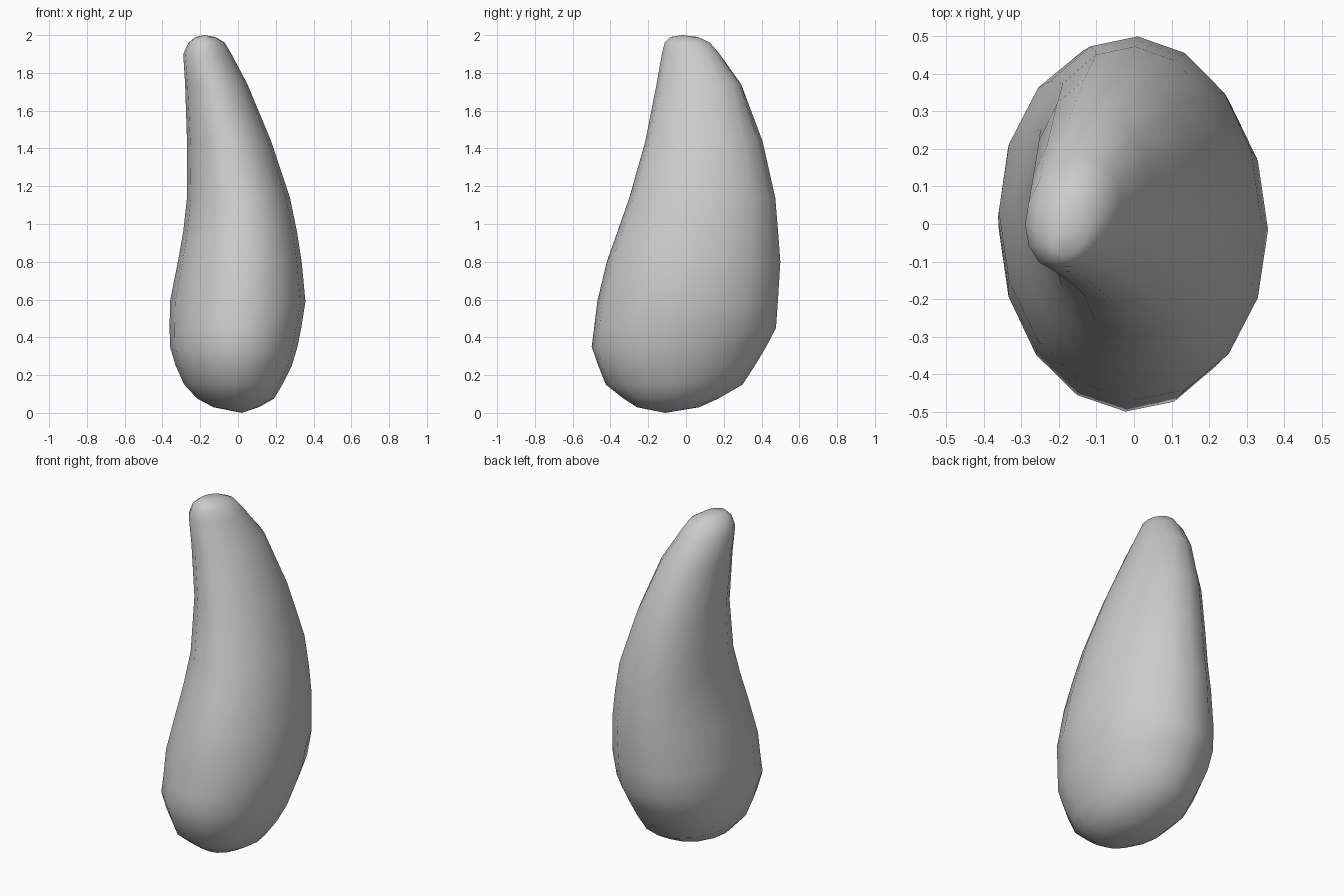
import bpy, bmesh, math

if "Cube" in bpy.data.objects:
    bpy.data.objects.remove(bpy.data.objects["Cube"])

# Cross-sections: height, x min, x max, y min, y max
SECTIONS = [
    (0.03, -0.13, 0.11, -0.26, 0.07),
    (0.075, -0.215, 0.19, -0.33, 0.17),
    (0.15, -0.285, 0.235, -0.425, 0.30),
    (0.25, -0.33, 0.285, -0.465, 0.365),
    (0.35, -0.36, 0.315, -0.50, 0.425),
    (0.45, -0.362, 0.335, -0.487, 0.477),
    (0.59, -0.36, 0.357, -0.47, 0.487),
    (0.80, -0.318, 0.337, -0.42, 0.50),
    (0.96, -0.29, 0.312, -0.363, 0.488),
    (1.14, -0.27, 0.275, -0.30, 0.473),
    (1.44, -0.27, 0.175, -0.215, 0.405),
    (1.74, -0.28, 0.05, -0.157, 0.293),
    (1.90, -0.29, -0.035, -0.13, 0.18),
    (1.96, -0.262, -0.07, -0.115, 0.13),
    (1.99, -0.225, -0.12, -0.085, 0.065),
]
SIDES = 16

bm = bmesh.new()


def ring(z, x0, x1, y0, y1):
    # the tip is slanted along the diagonal, the belly slightly the other way
    skew = -0.05 + 0.45 * max(0, z - 1.4)
    verts = []
    for i in range(SIDES):
        a = 2 * math.pi * i / SIDES
        x = (x0 + x1) / 2 + (x1 - x0) / 2 * math.cos(a)
        y = (y0 + y1) / 2 + (y1 - y0) / 2 * math.sin(a + skew)
        verts.append(bm.verts.new((x, y, z)))
    return verts


# Curved, tapering body
rings = [ring(*s) for s in SECTIONS]
for low, high in zip(rings, rings[1:]):
    for i in range(SIDES):
        j = (i + 1) % SIDES
        bm.faces.new((low[i], low[j], high[j], high[i]))

# Rounded ends
base = bm.verts.new((0.02, -0.11, 0))
tip = bm.verts.new((-0.18, -0.02, 2))
for i in range(SIDES):
    j = (i + 1) % SIDES
    bm.faces.new((base, rings[0][j], rings[0][i]))
    bm.faces.new((tip, rings[-1][i], rings[-1][j]))
bmesh.ops.recalc_face_normals(bm, faces=bm.faces)
for f in bm.faces:
    f.smooth = True

mesh = bpy.data.meshes.new("curved_body")
bm.to_mesh(mesh)
bm.free()
bpy.context.collection.objects.link(bpy.data.objects.new("curved_body", mesh))
